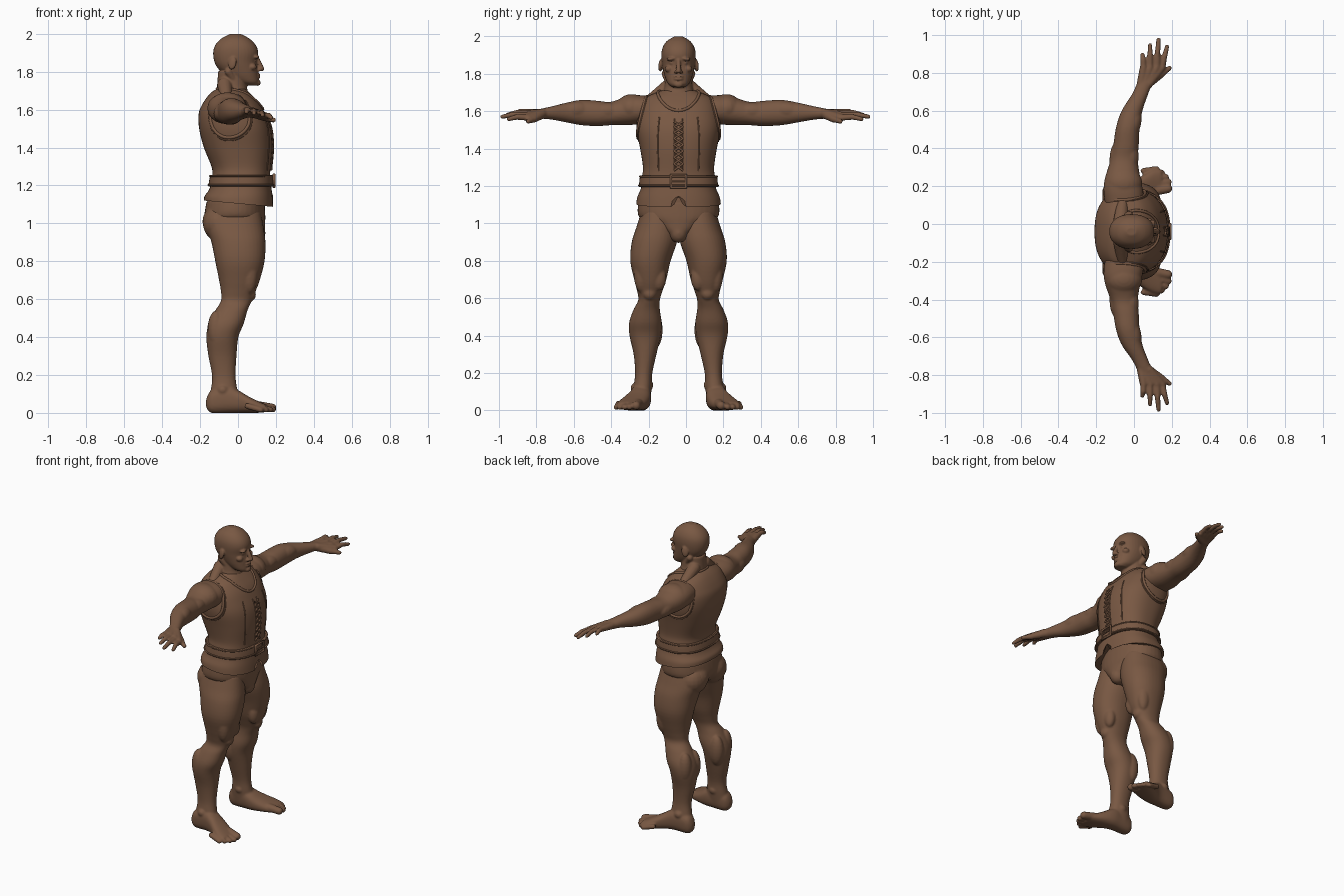
import bpy, bmesh, math
from mathutils import Vector, Matrix, Euler
from mathutils.bvhtree import BVHTree

cube = bpy.data.objects.get("Cube")
if cube:
    bpy.data.objects.remove(cube)

CENTRE_Y = -0.04   # the body's midline; the figure faces +x
LEFT_STRETCH = 1.1  # the left arm reaches a little further

brown = bpy.data.materials.new("warm brown")
brown.use_nodes = True
brown.diffuse_color = (0.19, 0.098, 0.056, 1)
brown.node_tree.nodes["Principled BSDF"].inputs["Base Color"].default_value = brown.diffuse_color


def place(name, data):
    obj = bpy.data.objects.new(name, data)
    data.materials.append(brown)
    obj.location.y = CENTRE_Y
    bpy.context.collection.objects.link(obj)
    return obj


def finish(name, bm, voxel=0, smooth=3):
    bmesh.ops.recalc_face_normals(bm, faces=bm.faces)
    mesh = bpy.data.meshes.new(name)
    bm.to_mesh(mesh)
    bm.free()
    for p in mesh.polygons:
        p.use_smooth = len(p.vertices) < 5
    obj = place(name, mesh)
    if voxel:
        remesh = obj.modifiers.new("fuse", 'REMESH')
        remesh.mode = 'VOXEL'
        remesh.voxel_size = voxel
        remesh.use_smooth_shade = True
        soft = obj.modifiers.new("soften", 'SMOOTH')
        soft.factor, soft.iterations = 0.5, smooth
    return obj


def spline(a, b, c, d, t):
    return 0.5 * (2 * b + (c - a) * t + (2 * a - 5 * b + 4 * c - d) * t * t
                  + (3 * b - a - 3 * c + d) * t ** 3)


def tube(bm, axis, rows, side=1, power=2.2, sides=36, steps=4, warp=None):
    """Loft rings along an axis; each row is position, then low and high of both other axes."""
    rings = []
    last = len(rows) - 1
    for i in range(last):
        quad = [rows[max(0, min(last, i + k))] for k in (-1, 0, 1, 2)]
        for s in range(steps + (i == last - 1)):
            rings.append([spline(*v, s / steps) for v in zip(*quad)])
    loops = []
    for t, a0, a1, b0, b1 in rings:
        loop = []
        for k in range(sides):
            ang = math.tau * k / sides
            c, s = math.cos(ang), math.sin(ang)
            a = (a0 + a1) / 2 + (a1 - a0) / 2 * math.copysign(abs(c) ** (2 / power), c)
            b = (b0 + b1) / 2 + (b1 - b0) / 2 * math.copysign(abs(s) ** (2 / power), s)
            p = {'x': (t, a, b), 'y': (a, t, b), 'z': (a, b, t)}[axis]
            p = warp(Vector(p)) if warp else Vector(p)
            loop.append(bm.verts.new((p.x, p.y * side, p.z)))
        loops.append(loop)
    for low, high in zip(loops, loops[1:]):
        for k in range(sides):
            j = (k + 1) % sides
            bm.faces.new((low[k], low[j], high[j], high[k]))
    bm.faces.new(loops[0])
    bm.faces.new(loops[-1])


def blob(bm, centre, radii, turn=(0, 0, 0)):
    m = Matrix.Translation(centre) @ Euler(turn).to_matrix().to_4x4() @ Matrix.Diagonal((*radii, 1))
    bmesh.ops.create_uvsphere(bm, u_segments=20, v_segments=12, radius=1, matrix=m)


def capsule(bm, p, q, r0, r1):
    p, q = Vector(p), Vector(q)
    m = Matrix.Translation((p + q) / 2) @ (q - p).to_track_quat('Z', 'Y').to_matrix().to_4x4()
    bmesh.ops.create_cone(bm, cap_ends=True, segments=14, radius1=r0, radius2=r1,
                          depth=(q - p).length, matrix=m)
    blob(bm, p, (r0,) * 3)
    blob(bm, q, (r1,) * 3)


def cords(name, lines, radius, cyclic=False):
    curve = bpy.data.curves.new(name, 'CURVE')
    curve.dimensions = '3D'
    curve.bevel_depth, curve.bevel_resolution = radius, 2
    for pts in lines:
        s = curve.splines.new('POLY')
        s.points.add(len(pts) - 1)
        for point, co in zip(s.points, pts):
            point.co = (*co, 1)
        s.use_cyclic_u = cyclic
        s.use_smooth = True
    return place(name, curve)


# Bare body: arms, legs, hands and feet fused into one skin
body = bmesh.new()
ARM = [(.08, -.14, .05, 1.52, 1.67), (.20, -.16, .05, 1.53, 1.685), (.27, -.155, .035, 1.525, 1.68),
       (.36, -.125, .02, 1.525, 1.65), (.43, -.11, .025, 1.52, 1.655), (.52, -.095, .03, 1.525, 1.66),
       (.60, -.065, .045, 1.54, 1.645), (.68, -.01, .075, 1.555, 1.625), (.74, .02, .1, 1.56, 1.612)]
LEG = [(1.06, -.16, .12, .01, .2), (.98, -.165, .135, .0, .225), (.9, -.14, .145, .008, .25),
       (.8, -.12, .14, .042, .258), (.7, -.10, .115, .065, .237), (.64, -.09, .092, .085, .222),
       (.59, -.09, .072, .1, .215), (.54, -.12, .05, .1, .24), (.47, -.155, .03, .09, .264),
       (.4, -.167, .002, .095, .262), (.3, -.156, -.008, .118, .24), (.2, -.137, -.013, .14, .232),
       (.13, -.142, -.005, .143, .24), (.05, -.16, .01, .15, .25)]
FOOT = [(-.168, .185, .22, .03, .07), (-.14, .158, .245, .0, .12), (-.05, .148, .255, 0, .14),
        (0, .148, .27, 0, .12), (.05, .16, .30, 0, .09), (.1, .18, .325, 0, .065), (.145, .2, .33, .004, .045)]
FINGERS = [(.05, .045, .88, 1.595), (.085, .085, .925, 1.588), (.12, .13, .952, 1.578), (.15, .175, .918, 1.565)]
TOES = [(.18, .227, .026), (.184, .262, .018), (.17, .29, .017), (.148, .314, .016), (.12, .333, .016)]

for side in (1, -1):
    def reach(p):
        x, y, z = p
        if side > 0 and y > 0.2:
            y = 0.2 + (y - 0.2) * LEFT_STRETCH
        return Vector((x, y, z))

    def at(x, y, z):
        return (x, side * y, z)

    def hand(x, y, z):
        return at(*reach((x, y, z)))

    tube(body, 'y', ARM, side, warp=reach)
    blob(body, hand(-.055, .25, 1.615), (.1, .085, .076))             # deltoid
    blob(body, hand(-.02, .38, 1.6), (.045, .09, .045))               # biceps
    blob(body, hand(-.09, .36, 1.58), (.04, .1, .045))                # triceps
    blob(body, hand(-.01, .53, 1.605), (.045, .09, .048), (0, 0, -.3 * side))
    # Palm, fingers and thumb
    for knuckle, tip, length, z in FINGERS:
        capsule(body, hand(.058 + (knuckle - .1) * .4, .73, 1.588), hand(knuckle, .81, z), .024, .019)
        mid = (knuckle + tip) / 2, (length + .81) / 2, z + .004
        capsule(body, hand(knuckle, .81, z), hand(*mid), .017, .015)
        capsule(body, hand(*mid), hand(tip, length - .01, z - .008), .015, .012)
    capsule(body, hand(.075, .73, 1.582), hand(.145, .775, 1.556), .024, .019)
    capsule(body, hand(.145, .775, 1.556), hand(.188, .805, 1.545), .018, .013)
    # Leg muscles
    tube(body, 'z', LEG, side)
    blob(body, at(-.1, .1, 1.0), (.085, .1, .095))                    # buttock
    blob(body, at(.075, .105, .71), (.035, .04, .07))                 # inner thigh
    blob(body, at(.06, .2, .74), (.045, .04, .11))                    # outer thigh
    blob(body, at(.065, .155, .625), (.03, .036, .036))               # kneecap
    blob(body, at(-.115, .125, .43), (.048, .04, .1))                 # inner calf
    blob(body, at(-.115, .215, .44), (.045, .045, .1))                # outer calf
    blob(body, at(-.07, .15, .135), (.025, .016, .022))               # ankle bones
    blob(body, at(-.08, .24, .12), (.025, .016, .022))
    # Foot and toes
    tube(body, 'x', FOOT, side, 2.5)
    for x, y, r in TOES:
        capsule(body, at(x - .07, y - .012, .036), at(x, y, r), r, r * .9)

tube(body, 'z', [(.93, -.1, .11, -.06, .06), (1.0, -.14, .13, -.18, .18), (1.12, -.16, .14, -.2, .2),
                 (1.3, -.12, .14, -.17, .17)])
finish("body_skin", body, 0.007)

# Head with neck and facial features
head = bmesh.new()
tube(head, 'z', [(1.6, -.12, .06, -.1, .1), (1.68, -.115, .055, -.088, .088), (1.73, -.11, .045, -.075, .075),
                 (1.8, -.105, .04, -.07, .07)])
tube(head, 'z', [(1.728, .03, .102, -.032, .032), (1.745, -.01, .11, -.055, .055), (1.775, -.06, .108, -.07, .07),
                 (1.81, -.1, .105, -.08, .08), (1.85, -.124, .1, -.088, .088), (1.9, -.131, .107, -.092, .092),
                 (1.94, -.12, .094, -.085, .085), (1.975, -.088, .06, -.062, .062), (2.0, -.04, .012, -.02, .02)])
capsule(head, (.102, 0, 1.868), (.125, 0, 1.815), .011, .014)         # nose
blob(head, (.102, 0, 1.742), (.018, .026, .017))                      # chin
for z in (1.785, 1.771):
    blob(head, (.105, 0, z), (.013, .026, .006))                      # lips
for side in (1, -1):
    blob(head, (.112, side * .014, 1.81), (.013, .009, .009))         # nostril
    blob(head, (.092, side * .036, 1.88), (.02, .03, .01), (-side * .15, 0, -side * .4))
    blob(head, (.086, side * .034, 1.857), (.012, .014, .009))        # eye
    blob(head, (.076, side * .052, 1.825), (.022, .022, .018))        # cheekbone
    blob(head, (-.03, side * .095, 1.845), (.022, .011, .035), (side * .15, .15, side * .35))
    capsule(head, (-.05, side * .07, 1.8), (.04, side * .015, 1.66), .02, .016)  # neck muscle
    capsule(head, (-.07, side * .055, 1.73), (-.06, side * .15, 1.66), .04, .03)  # trapezius
finish("head", head, 0.005, 2)

# Briefs
briefs = bmesh.new()
tube(briefs, 'z', [(.9, -.05, .06, -.02, .02), (.92, -.09, .118, -.045, .045), (.95, -.13, .14, -.085, .085),
                   (1.0, -.168, .143, -.16, .16), (1.04, -.178, .144, -.215, .215), (1.12, -.165, .14, -.215, .215)])
for side in (1, -1):
    blob(briefs, (-.1, side * .088, 1.01), (.088, .095, .085))
blob(briefs, (.095, 0, .95), (.05, .05, .055))
finish("briefs", briefs, 0.008)


# Laced vest with a sloping, notched hem
def hem(p):
    if p.z < 1.16:
        p.z += (1.16 - p.z) / .06 * (-.09 * p.x + .004)
        if p.x > 0:
            p.z += max(0, .055 - abs(p.y) * 1.8) * (1.16 - p.z) / .07
    return p


VEST = [(1.1, -.18, .185, -.226, .226), (1.14, -.175, .182, -.22, .22), (1.19, -.147, .176, -.2, .2),
        (1.25, -.136, .17, -.195, .195), (1.3, -.14, .172, -.19, .19), (1.4, -.18, .18, -.205, .205),
        (1.5, -.205, .172, -.224, .224), (1.58, -.207, .142, -.22, .22), (1.63, -.187, .115, -.205, .205),
        (1.67, -.16, .08, -.18, .18), (1.695, -.135, .055, -.13, .13), (1.71, -.11, .04, -.09, .09)]
vest = bmesh.new()
tube(vest, 'z', VEST, power=2.4, sides=96, warp=hem)
surface = BVHTree.FromBMesh(vest)
finish("vest", vest)


def snap(pts):
    return [surface.find_nearest(Vector(p))[0] for p in pts]


# Collar and armhole trims, seams and hem piping
ring = [math.tau * k / 48 for k in range(48)]
cords("collar_trim", [snap([(.0 + .115 * math.cos(a), .1 * math.sin(a), 1.67 - .075 * math.cos(a))
                            for a in ring])], .008, True)
for side, label in ((1, "left"), (-1, "right")):
    for grow, r in ((1, .009), (1.14, .004)):
        hole = [(-.055 + .125 * grow * math.cos(a),
                 side * (.225 - .05 * max(0, math.sin(a))), 1.57 + .12 * grow * math.sin(a)) for a in ring]
        cords(label + "_armhole_trim", [snap(hole)], r, True)
    rise = [1.28 + k * .03 for k in range(11)]
    cords(label + "_vest_seams", [snap([(x, side * y, z) for z in rise])
                                  for x, y in ((.16, .11), (.2, .02))], .004)

# Crossed lacing down the front
laces = []
for k in range(8):
    z = 1.28 + k * .035
    for side in (1, -1):
        laces.append([p + Vector((.005, 0, 0)) for p in
                      snap([(.2, -side * .026, z), (.2, 0, z + .018), (.2, side * .026, z + .036)])])
cords("front_laces", laces, .0055)

# Belt with rolled edges and a buckle
belt = bmesh.new()
tube(belt, 'z', [(1.195, -.15, .18, -.205, .205), (1.2, -.156, .187, -.211, .211),
                 (1.25, -.147, .182, -.206, .206), (1.255, -.14, .176, -.2, .2)], power=2.4, sides=72)
finish("belt", belt)
for z, grow in ((1.202, .0), (1.25, -.008)):
    edge = []
    for a in ring:
        c, s = math.cos(a), math.sin(a)
        edge.append((.016 + (.172 + grow) * math.copysign(abs(c) ** .83, c),
                     (.212 + grow * .7) * math.copysign(abs(s) ** .83, s), z))
    cords("belt_edge", [edge], .005, True)
cords("belt_buckle", [[(.19, y, z) for y, z in ((-.04, 1.192), (.04, 1.192), (.04, 1.258), (-.04, 1.258))]],
      .008, True)
cords("buckle_tongue", [[(.193, -.04, 1.225), (.194, .035, 1.225)]], .005)
